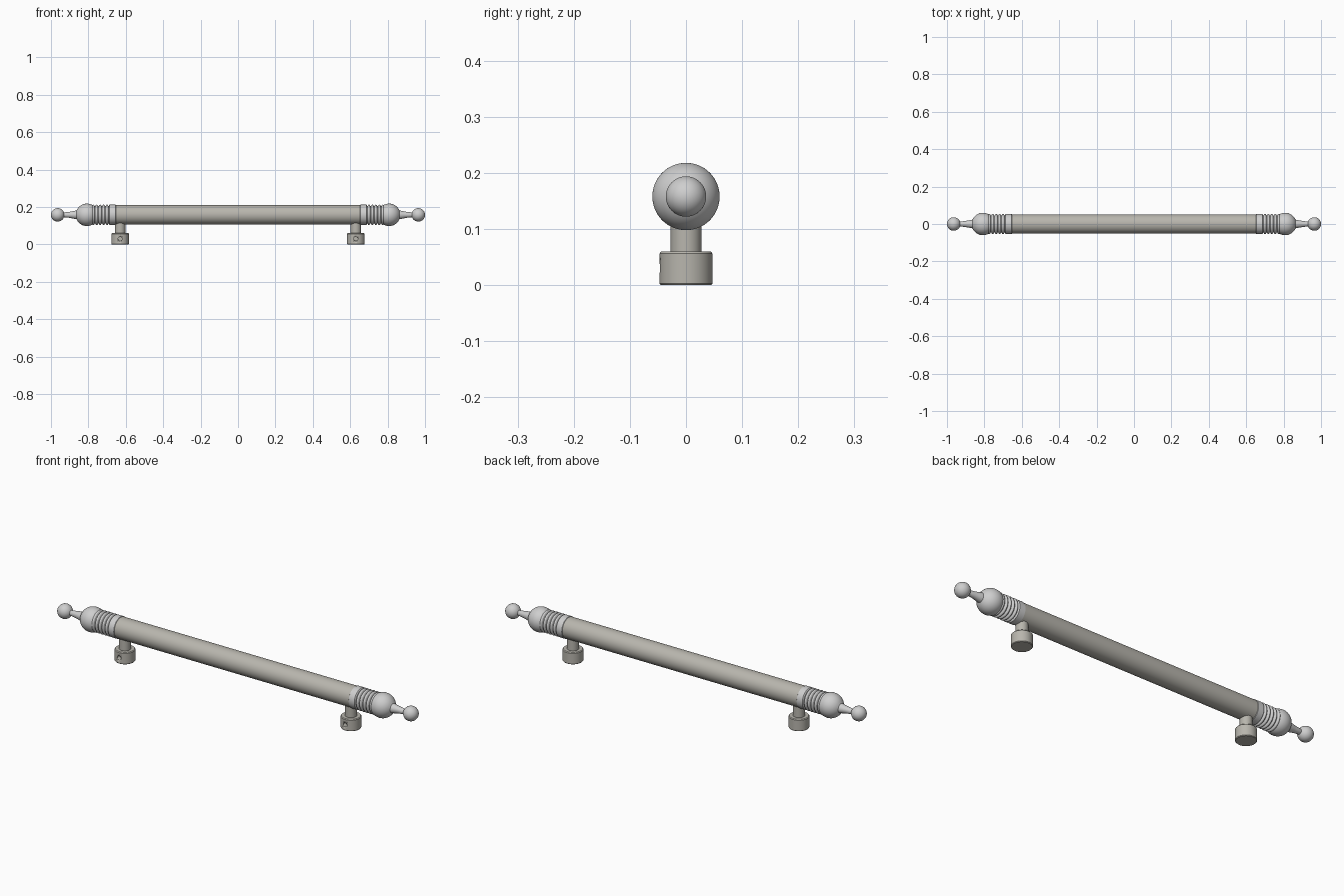
import bpy, math
from mathutils import Matrix, Vector

cube = bpy.data.objects.get("Cube")
if cube:
    bpy.data.objects.remove(cube, do_unlink=True)

AXIS_Z = 0.158
POST_X = 0.63


def material(name, rgb):
    m = bpy.data.materials.new(name)
    m.use_nodes = True
    m.diffuse_color = (*rgb, 1)
    m.node_tree.nodes["Principled BSDF"].inputs["Base Color"].default_value = (*rgb, 1)
    return m


warm = material("warm grey metal", (0.48, 0.465, 0.42))
pale = material("pale silver", (0.62, 0.62, 0.62))


def lathe(name, profile, mat, matrix, sides=64):
    """Revolve (along, radius) points about local z, closing both ends."""
    verts, faces, rings = [], [], []
    for along, r in profile:
        if r < 1e-5:
            rings.append([len(verts)] * sides)
            verts.append((0, 0, along))
        else:
            rings.append(list(range(len(verts), len(verts) + sides)))
            for i in range(sides):
                a = math.tau * i / sides
                verts.append((r * math.cos(a), r * math.sin(a), along))
    for low, high in zip(rings, rings[1:]):
        for i in range(sides):
            j = (i + 1) % sides
            quad = [low[i], low[j], high[j], high[i]]
            faces.append(list(dict.fromkeys(quad)))
    if profile[0][1] > 0:
        faces.append(rings[0][::-1])
    if profile[-1][1] > 0:
        faces.append(rings[-1])
    mesh = bpy.data.meshes.new(name)
    mesh.from_pydata(verts, [], faces)
    mesh.materials.append(mat)
    mesh.transform(matrix)
    obj = bpy.data.objects.new(name, mesh)
    bpy.context.collection.objects.link(obj)
    bpy.ops.object.select_all(action="DESELECT")
    obj.select_set(True)
    bpy.context.view_layer.objects.active = obj
    bpy.ops.object.shade_smooth_by_angle(angle=math.radians(35))
    return obj


def arc(centre, radius, start, end, steps):
    """Points of a sphere profile, angles measured from the outward axis."""
    pts = []
    for i in range(steps + 1):
        a = math.radians(start + (end - start) * i / steps)
        pts.append((centre + radius * math.cos(a), max(0, radius * math.sin(a))))
    return pts


# Finial profile: collar, ribbed grip, bulb, tapering neck and end ball
finial = [(0.652, 0.05), (0.655, 0.054), (0.686, 0.054), (0.689, 0.051), (0.690, 0.046)]
RIBS, RIB_START, RIB_STEP = 5, 0.692, 0.0185
for k in range(RIBS):
    x = RIB_START + k * RIB_STEP
    finial.append((x, 0.046))
    for i in range(7):
        a = math.pi * i / 6
        finial.append((x + 0.008 - 0.0065 * math.cos(a), 0.0475 + 0.007 * math.sin(a)))
    finial.append((x + 0.016, 0.046))
finial += arc(0.808, 0.06, 125, 28, 20)
finial += [(0.864, 0.023), (0.872, 0.022), (0.885, 0.019), (0.905, 0.0155), (0.93, 0.013)]
finial += arc(0.964, 0.036, 159, 0, 20)

for side, sign in (("left", 1), ("right", -1)):
    turn = Matrix.Translation((0, 0, AXIS_Z)) @ Matrix.Rotation(sign * math.pi / 2, 4, "Y")
    lathe(side + "_finial", finial, pale, turn)

    # Support post and bevelled foot
    place = Matrix.Translation((sign * POST_X, 0, 0))
    lathe(side + "_post", [(0.05, 0.0275), (0.14, 0.0275)], warm, place)
    foot = lathe(side + "_foot", [(0, 0.045), (0.003, 0.0475), (0.056, 0.0475), (0.06, 0.044)],
                 warm, place)

    # Set-screw hole drilled into the front of the foot
    drill = Matrix.Translation((sign * POST_X, -0.06, 0.03)) @ Matrix.Rotation(-math.pi / 2, 4, "X")
    cutter = lathe(side + "_hole_cutter", [(0, 0.011), (0.035, 0.011)], warm, drill, 32)
    cutter.hide_render = True
    cut = foot.modifiers.new("screw hole", "BOOLEAN")
    cut.object = cutter
    cut.operation = "DIFFERENCE"
    bpy.context.view_layer.objects.active = foot
    bpy.ops.object.modifier_apply(modifier=cut.name)
    bpy.data.objects.remove(cutter, do_unlink=True)

# Main bar
lathe("handle_bar", [(-0.66, 0.052), (0.66, 0.052)], warm,
      Matrix.Translation((0, 0, AXIS_Z)) @ Matrix.Rotation(math.pi / 2, 4, "Y"))
